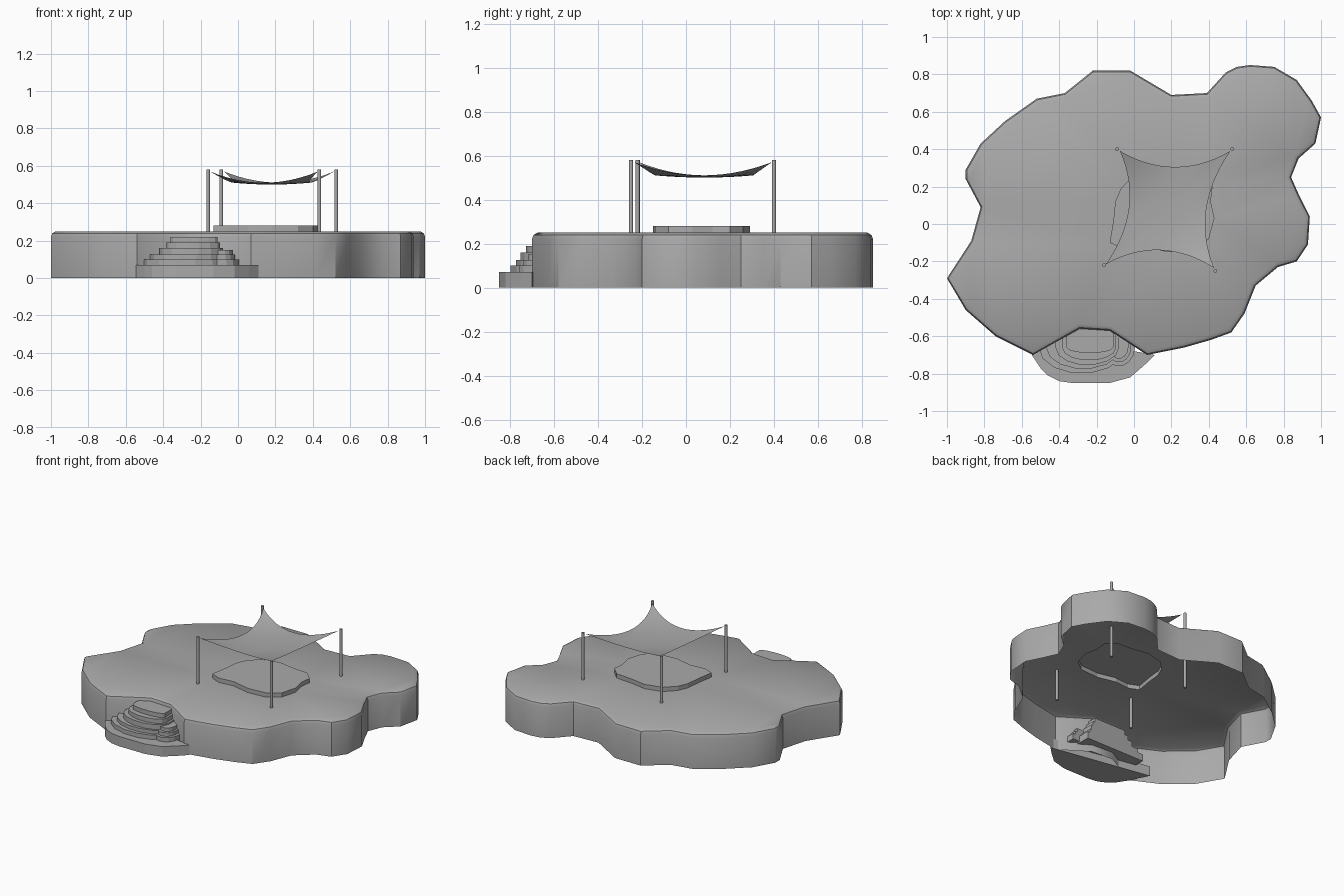
import bpy
import bmesh
import math
from mathutils import Vector
from mathutils.geometry import normal as face_normal

cube = bpy.data.objects.get("Cube")
if cube:
    bpy.data.objects.remove(cube, do_unlink=True)

grey = bpy.data.materials.new("plain grey")
grey.use_nodes = True
colour = (0.4, 0.4, 0.4, 1)
grey.diffuse_color = colour
grey.node_tree.nodes["Principled BSDF"].inputs["Base Color"].default_value = colour


def finish(name, bm, smooth_angle=None):
    """Turn a bmesh into a named grey object."""
    mesh = bpy.data.meshes.new(name)
    bm.to_mesh(mesh)
    bm.free()
    mesh.materials.append(grey)
    obj = bpy.data.objects.new(name, mesh)
    bpy.context.collection.objects.link(obj)
    if smooth_angle:
        bpy.ops.object.select_all(action='DESELECT')
        obj.select_set(True)
        bpy.context.view_layer.objects.active = obj
        bpy.ops.object.shade_smooth_by_angle(angle=math.radians(smooth_angle))
    return obj


def inset(outline, amount):
    """Move a counter-clockwise outline inwards by a small amount."""
    result = []
    count = len(outline)
    for i, point in enumerate(outline):
        here = Vector(point)
        before = (here - Vector(outline[i - 1])).normalized()
        after = (Vector(outline[(i + 1) % count]) - here).normalized()
        along = (before + after).normalized()
        result.append(here + amount * Vector((-along.y, along.x)))
    return result


def ring(bm, outline, z):
    return [bm.verts.new((p[0], p[1], z)) for p in outline]


def bridge(bm, lower, upper):
    count = len(lower)
    for i in range(count):
        j = (i + 1) % count
        bm.faces.new((lower[i], lower[j], upper[j], upper[i]))


def loop_edges(bm, verts):
    edges = []
    for i, vert in enumerate(verts):
        pair = (vert, verts[(i + 1) % len(verts)])
        edges.append(bm.edges.get(pair) or bm.edges.new(pair))
    return edges


def slab(name, outline, bottom, top, closed=True):
    """Extrude an outline to a flat slab, optionally open below."""
    bm = bmesh.new()
    lower, upper = ring(bm, outline, bottom), ring(bm, outline, top)
    bridge(bm, lower, upper)
    bm.faces.new(upper)
    if closed:
        bm.faces.new(lower[::-1])
    return finish(name, bm)


# Outlines, counter-clockwise
island_outline = [
    (-.22, .82), (-.37, .7), (-.52, .67), (-.69, .55), (-.82, .43), (-.9, .29),
    (-.9, .24), (-.82, .09), (-.87, -.09), (-1, -.29), (-.9, -.46), (-.74, -.6),
    (-.54, -.7), (-.29, -.56), (-.13, -.57), (.07, -.7), (.27, -.66), (.41, -.62),
    (.52, -.58), (.59, -.48), (.65, -.33), (.77, -.23), (.87, -.2), (.93, -.11),
    (.94, .04), (.88, .16), (.84, .25), (.88, .35), (.97, .43), (1, .57),
    (.95, .66), (.87, .77), (.75, .84), (.62, .85), (.55, .84), (.49, .81),
    (.39, .7), (.2, .69), (-.02, .82)]
deck_outline = [
    (-.13, -.1), (-.06, -.13), (.05, -.12), (.18, -.15), (.32, -.14), (.4, -.08),
    (.43, .03), (.41, .12), (.42, .2), (.36, .26), (.24, .27), (.12, .29),
    (0, .26), (-.07, .19), (-.1, .12), (-.11, .02)]

# Hollow island: open below, rounded rim, top with a hole under the deck
top_z = .25
bm = bmesh.new()
rings = [ring(bm, inset(island_outline, amount), z)
         for amount, z in ((0, 0), (0, .22), (.007, .239), (.026, top_z))]
for lower, upper in zip(rings, rings[1:]):
    bridge(bm, lower, upper)
hole = ring(bm, deck_outline, top_z)
bmesh.ops.triangle_fill(bm, use_beauty=True, normal=(0, 0, 1),
                        edges=loop_edges(bm, rings[-1]) + loop_edges(bm, hole))
bm.normal_update()
for face in bm.faces:
    if face.normal.z < -.5:
        face.normal_flip()
finish("island", bm, 35)

# Raised deck in the middle
slab("deck", deck_outline, top_z, .28, closed=False)

# Landing at the foot of the steps
landing_outline = [
    (.11, -.7), (-.61, -.57), (-.54, -.71), (-.5, -.77), (-.46, -.81), (-.4, -.84),
    (-.33, -.85), (-.13, -.85), (-.02, -.82), (.06, -.75)]
slab("landing", landing_outline, 0, .07)


def step(name, centre, half_width, front, back, bottom, top):
    """Slab with a straight back and a rounded front."""
    middle = -.66
    outline = [(centre + half_width, back), (centre - half_width, back)]
    segments = 7
    for i in range(segments + 1):
        angle = math.pi * (1 + i / segments)
        outline.append((centre + half_width * math.cos(angle),
                        middle + (middle - front) * math.sin(angle)))
    slab(name, outline, bottom, top)


# Main flight of curved steps, then the small side flight
main_steps = [(-.28, .23, -.8, .1), (-.27, .2, -.775, .125),
              (-.25, .17, -.755, .16), (-.24, .145, -.73, .19),
              (-.235, .125, -.69, .22)]
for number, (centre, half_width, front, top) in enumerate(main_steps, 1):
    step(f"main_step_{number}", centre, half_width, front, -.52, top - .05, top)
side_steps = [(-.08, .085, -.76, .1), (-.08, .065, -.74, .125), (-.08, .05, -.72, .15)]
for number, (centre, half_width, front, top) in enumerate(side_steps, 1):
    step(f"side_step_{number}", centre, half_width, front, -.6, top - .04, top)

# Four poles running down through the island top
pole_spots = {"back_right": (-.09, .4), "back_left": (.525, .4),
              "front_right": (-.16, -.22), "front_left": (.435, -.25)}
low, high = .03, .58
for place, (x, y) in pole_spots.items():
    bpy.ops.mesh.primitive_cylinder_add(vertices=10, radius=.01, depth=high - low,
                                        location=(x, y, (low + high) / 2))
    pole = bpy.context.object
    pole.name = place + "_pole"
    pole.data.materials.append(grey)
    bpy.ops.object.shade_smooth_by_angle(angle=math.radians(40))

# Sagging shade sail with inward-curving edges
front_right, front_left = Vector((-.15, -.215)), Vector((.428, -.235))
back_right, back_left = Vector((-.075, .39)), Vector((.515, .39))
steps = 14
bm = bmesh.new()
grid = []
for row in range(steps + 1):
    v = 2 * row / steps - 1
    line = []
    for column in range(steps + 1):
        u = 2 * column / steps - 1
        s, t = (u + 1) / 2, (v + 1) / 2
        point = (front_right.lerp(front_left, s)).lerp(back_right.lerp(back_left, s), t)
        point.x -= .085 * u * (1 - v * v)
        point.y -= .085 * v * (1 - u * u)
        height = .5 + .01 * max(u * u, v * v) + .06 * u * u * v * v
        line.append(bm.verts.new((point.x, point.y, height)))
    grid.append(line)
for lower, upper in zip(grid, grid[1:]):
    for i in range(steps):
        bm.faces.new((lower[i], lower[i + 1], upper[i + 1], upper[i]))
finish("shade_sail", bm, 60)
